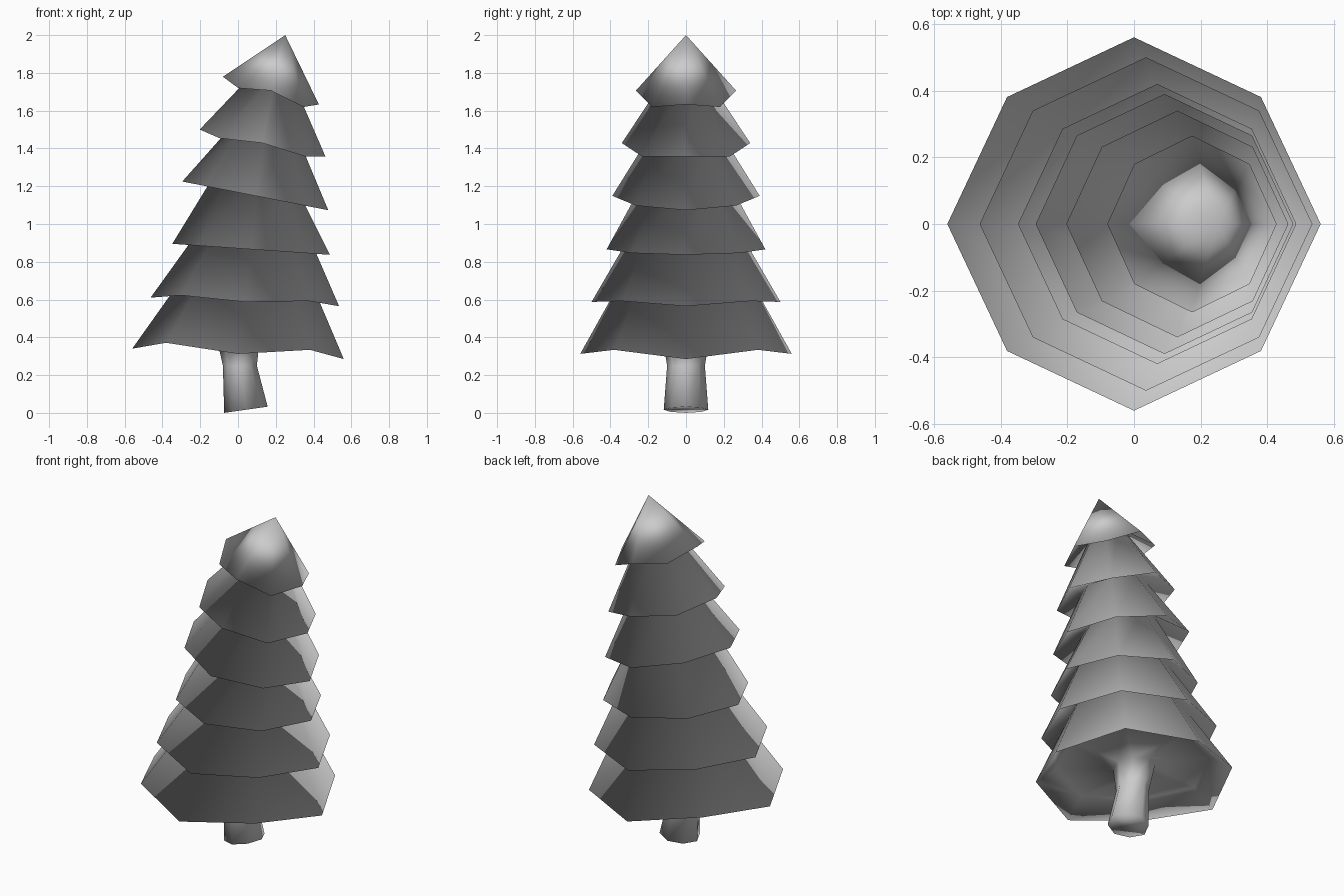
import bpy, bmesh, math
from mathutils import Vector

if "Cube" in bpy.data.objects:
    bpy.data.objects.remove(bpy.data.objects["Cube"])


def ring(left, right, half_y, lift=0.0):
    """Tilted octagon from its left and right (x, z) points; lift shifts the diagonal corners."""
    cx, cz = (left[0] + right[0]) / 2, (left[1] + right[1]) / 2
    rx, rz = (right[0] - left[0]) / 2, (right[1] - left[1]) / 2
    pts = []
    for i in range(8):
        a = i * math.pi / 4
        odd = i % 2
        s = 0.68 / math.cos(math.pi / 4) if odd else 1.0
        c = math.cos(a) * s
        pts.append(Vector((cx + rx * c, half_y * math.sin(a) * s,
                           cz + rz * c + (lift if odd else 0.0))))
    return pts


def loft(name, rings, apex):
    """Smooth skin through a stack of octagons, closed at the bottom and pointed at the top."""
    bm = bmesh.new()
    rows = [[bm.verts.new(p) for p in r] for r in rings]
    for a, b in zip(rows, rows[1:]):
        for i in range(8):
            j = (i + 1) % 8
            bm.faces.new((a[i], a[j], b[j], b[i]))
    bm.faces.new(rows[0][::-1])
    tip = bm.verts.new(apex)
    for i in range(8):
        bm.faces.new((rows[-1][i], rows[-1][(i + 1) % 8], tip))
    for f in bm.faces:
        f.smooth = True
    mesh = bpy.data.meshes.new(name)
    bm.to_mesh(mesh)
    bm.free()
    ob = bpy.data.objects.new(name, mesh)
    bpy.context.collection.objects.link(ob)


# Leaning trunk, flared where it meets the branches, and the hollow under the lowest tier
rings = [ring((-0.073, 0.0), (0.157, 0.033), 0.118),
         ring((-0.08, 0.25), (0.10, 0.25), 0.10),
         ring((-0.115, 0.405), (0.115, 0.395), 0.125),
         ring((-0.43, 0.43), (0.45, 0.39), 0.44, 0.01)]

# Drooping outer rims of the six branch tiers
rims = [ring((-0.56, 0.34), (0.56, 0.285), 0.56, 0.04),
        ring((-0.463, 0.61), (0.535, 0.565), 0.50, 0.02),
        ring((-0.348, 0.895), (0.487, 0.837), 0.42),
        ring((-0.295, 1.225), (0.478, 1.073), 0.39),
        ring((-0.203, 1.50), (0.463, 1.357), 0.34, -0.023),
        ring((-0.08, 1.78), (0.428, 1.633), 0.265, -0.037)]

# Where each skirt passes behind the next rim, and how far it runs on up inside
necks = [(ring((-0.347, 0.64), (0.418, 0.62), 0.383, 0.01), 1.25),
         (ring((-0.233, 0.93), (0.39, 0.90), 0.31), 1.25),
         (ring((-0.14, 1.235), (0.345, 1.12), 0.25), 1.25),
         (ring((-0.05, 1.50), (0.337, 1.41), 0.20), 1.05),
         (ring((0.05, 1.765), (0.323, 1.68), 0.145), 1.25)]

# Foliage: skirt up inside the next tier, then fold out to its rim, ending in the tip
for n, rim in enumerate(rims):
    rings.append(rim)
    if n < len(necks):
        neck, reach = necks[n]
        rings.append([r.lerp(k, reach) for r, k in zip(rim, neck)])
loft("tree_trunk_and_branches", rings, apex=(0.25, 0.0, 2.0))
